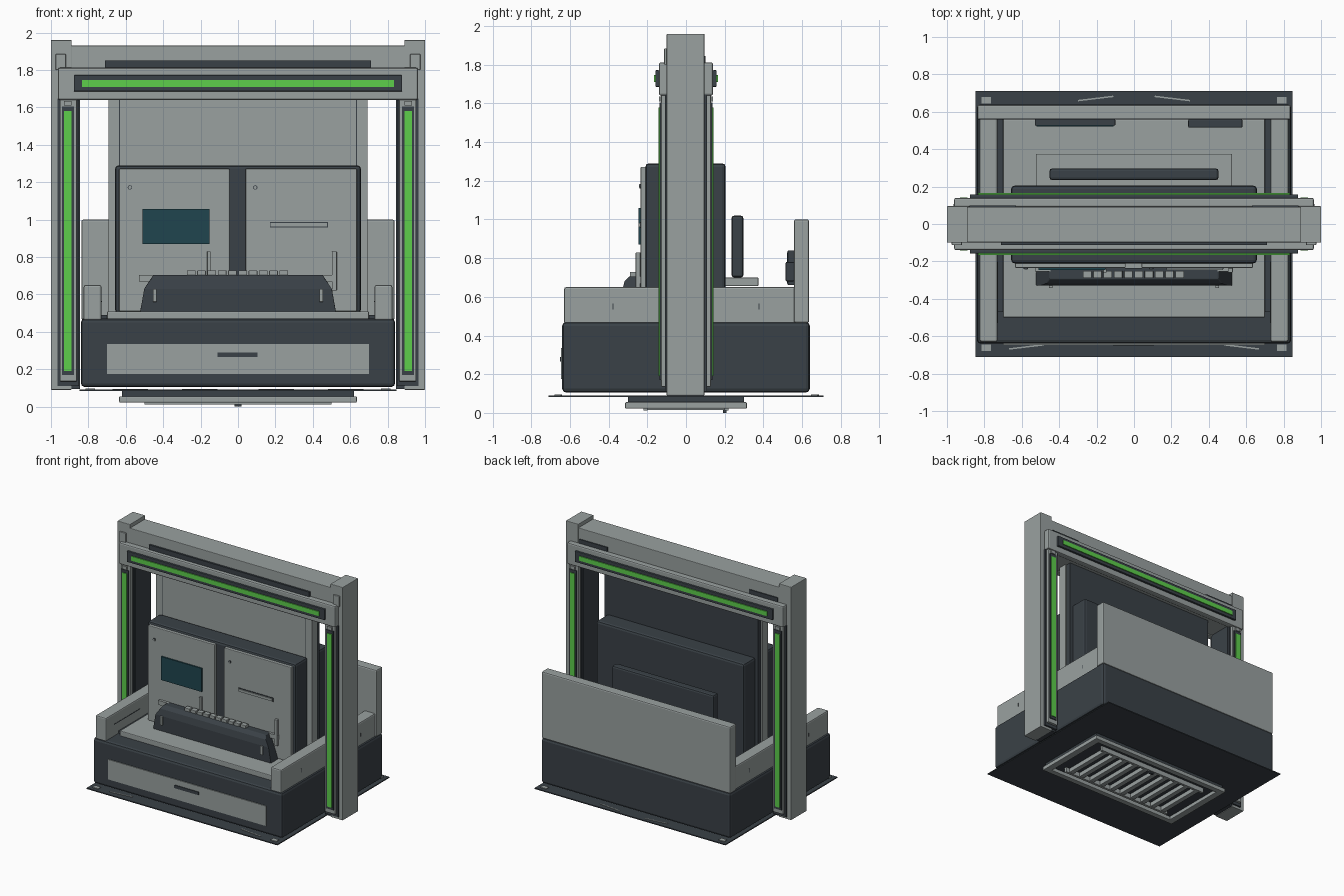
import bpy, bmesh, math
from mathutils import Vector

if "Cube" in bpy.data.objects:
    bpy.data.objects.remove(bpy.data.objects["Cube"])


def material(name, r, g, b):
    m = bpy.data.materials.new(name)
    m.use_nodes = True
    m.diffuse_color = (r, g, b, 1)
    m.node_tree.nodes["Principled BSDF"].inputs["Base Color"].default_value = (r, g, b, 1)
    return m


LIGHT = material("light grey", 0.32, 0.355, 0.35)
DARK = material("charcoal", 0.042, 0.053, 0.063)
GREEN = material("lamp green", 0.11, 0.62, 0.07)
TEAL = material("screen teal", 0.014, 0.06, 0.078)


def finish(name, bm, mat, bevel=0.0):
    bmesh.ops.recalc_face_normals(bm, faces=bm.faces)
    me = bpy.data.meshes.new(name)
    bm.to_mesh(me)
    bm.free()
    me.materials.append(mat)
    ob = bpy.data.objects.new(name, me)
    bpy.context.collection.objects.link(ob)
    if bevel:
        mod = ob.modifiers.new("Bevel", "BEVEL")
        mod.width = bevel
        mod.segments = 2
    return ob


def box(name, x, y, z, mat, bevel=0.0, turn=0.0):
    """Box from (min, max) pairs on each axis, optionally turned about z."""
    bm = bmesh.new()
    bmesh.ops.create_cube(bm, size=1)
    for v in bm.verts:
        v.co = Vector([v.co[i] * (r[1] - r[0]) for i, r in enumerate((x, y, z))])
    ob = finish(name, bm, mat, bevel)
    ob.location = [(r[0] + r[1]) / 2 for r in (x, y, z)]
    ob.rotation_euler.z = turn
    return ob


def flip(r, s):
    return tuple(sorted((r[0] * s, r[1] * s)))


def sides(name, x, y, z, mat, bevel=0.0):
    for s, tag in ((1, "left"), (-1, "right")):
        box(f"{name}_{tag}", flip(x, s), y, z, mat, bevel)


def faces(name, x, y, z, mat, bevel=0.0, both_x=False):
    for s, tag in ((1, "back"), (-1, "front")):
        (sides if both_x else box)(f"{name}_{tag}", x, flip(y, s), z, mat, bevel)


def wide(w):
    return (-w, w)


def disc(name, x, y, z, radius, depth, mat):
    bm = bmesh.new()
    bmesh.ops.create_cone(bm, cap_ends=True, segments=16, radius1=radius, radius2=radius, depth=depth)
    ob = finish(name, bm, mat)
    ob.location = (x, y, z)
    ob.rotation_euler.x = math.pi / 2


# Base body and drawer
box("base_body", wide(0.84), wide(0.64), (0.105, 0.47), DARK, 0.02)
box("drawer_front", wide(0.7), (-0.647, -0.63), (0.175, 0.335), LIGHT)
box("drawer_handle", (-0.11, 0.105), (-0.652, -0.64), (0.265, 0.29), DARK)

# Floor skirt with its markings
box("floor_skirt", wide(0.847), wide(0.71), (0.083, 0.091), DARK)
faces("corner_marker", (0.765, 0.815), (0.645, 0.68), (0.091, 0.096), LIGHT, 0, True)
for s in (1, -1):
    box("front_floor_mark", flip((0.48, 0.67), s), (-0.661, -0.653), (0.091, 0.095), LIGHT, 0, -0.12 * s)
    box("back_floor_mark", flip((0.11, 0.3), s), (0.667, 0.675), (0.091, 0.095), LIGHT, 0, -0.12 * s)

# Underside tray with slatted grille
box("tray_core", wide(0.62), wide(0.3), (0.05, 0.085), DARK)
faces("tray_rail", wide(0.63), (0.27, 0.315), (0.022, 0.055), LIGHT, 0.005)
sides("tray_end", (0.58, 0.635), wide(0.315), (0.022, 0.055), LIGHT, 0.005)
faces("grille_rail", wide(0.5), (0.2, 0.22), (0.012, 0.05), LIGHT)
for i in range(10):
    c = -0.45 + i * 0.1
    box("grille_slat", (c - 0.02, c + 0.02), wide(0.2), (0.014, 0.05), LIGHT, 0.004)
box("tray_foot", (-0.02, 0.02), (0.19, 0.21), (0.0, 0.02), DARK)

# Deck, side walls and back wall
box("deck", wide(0.7), (-0.5, 0.56), (0.46, 0.51), LIGHT, 0.006)
sides("side_wall", (0.73, 0.825), (-0.63, 0.57), (0.46, 0.65), LIGHT, 0.01)
sides("wall_inner_step", (0.7, 0.735), (-0.47, 0.56), (0.46, 0.49), DARK)
faces("wall_notch", (0.82, 0.827), (0.375, 0.38), (0.535, 0.565), DARK, 0, True)
sides("wall_groove", (0.728, 0.74), (-0.53, -0.2), (0.56, 0.565), DARK)
box("back_wall", wide(0.838), (0.558, 0.637), (0.465, 1.0), LIGHT, 0.01)
box("back_wall_screen", (-0.53, -0.1), (0.526, 0.56), (0.66, 0.84), DARK, 0.004)
box("back_wall_screen_glass", (-0.52, -0.11), (0.521, 0.527), (0.67, 0.83), TEAL)
box("back_wall_vent", (0.29, 0.58), (0.515, 0.56), (0.68, 0.78), DARK, 0.006)

# Gantry posts and top beam
sides("post", (0.89, 1.0), (-0.1, 0.095), (0.09, 1.96), LIGHT, 0.004)
sides("post_inner_lining", (0.845, 0.895), (-0.095, 0.09), (0.095, 1.65), DARK)
box("top_beam", wide(0.9), (-0.098, 0.092), (1.65, 1.93), LIGHT, 0.004)
faces("lintel", wide(0.962), (0.09, 0.14), (1.64, 1.812), LIGHT, 0.01)
faces("lintel_lamp_tray", wide(0.878), (0.138, 0.158), (1.685, 1.772), DARK, 0.005)
faces("lintel_lamp", wide(0.835), (0.157, 0.165), (1.71, 1.746), GREEN)
box("beam_recess_front", wide(0.71), (-0.113, -0.095), (1.81, 1.85), DARK)
sides("beam_recess_back", (0.63, 0.88), (0.09, 0.1), (1.81, 1.845), DARK)
sides("beam_bracket", (0.92, 0.975), (-0.113, -0.09), (1.8, 1.885), LIGHT, 0.004)

# Vertical lamp rails
faces("rail_backing", (0.85, 0.965), (0.085, 0.108), (0.11, 1.645), DARK, 0, True)
faces("lamp_rail", (0.862, 0.952), (0.1, 0.128), (0.135, 1.645), LIGHT, 0.004, True)
faces("rail_lamp_tray", (0.876, 0.94), (0.12, 0.136), (0.17, 1.605), DARK, 0, True)
faces("rail_lamp", (0.889, 0.931), (0.133, 0.142), (0.19, 1.58), GREEN, 0, True)
faces("rail_clip", (0.89, 0.93), (0.125, 0.14), (1.61, 1.635), LIGHT, 0, True)

# Tall divider panel
box("divider_panel", wide(0.692), (-0.05, 0.02), (0.5, 1.65), LIGHT)
box("divider_back", wide(0.68), (0.019, 0.06), (0.5, 1.65), DARK)
sides("divider_seam", (0.63, 0.635), (-0.053, -0.04), (1.28, 1.65), DARK)

# Cabinet halves and front doors
box("cabinet_front_half", wide(0.657), (-0.21, -0.05), (0.5, 1.29), DARK, 0.018)
box("cabinet_back_half", wide(0.657), (0.05, 0.205), (0.5, 1.29), DARK, 0.018)
box("right_door", (-0.635, -0.045), (-0.235, -0.2), (0.51, 1.272), LIGHT, 0.005)
box("left_door", (0.04, 0.635), (-0.235, -0.2), (0.51, 1.272), LIGHT, 0.005)
box("door_screen", (-0.51, -0.152), (-0.246, -0.23), (0.87, 1.058), TEAL)
box("door_slot_edge", (0.17, 0.48), (-0.239, -0.23), (0.957, 0.987), DARK)
box("door_slot", (0.175, 0.475), (-0.246, -0.23), (0.962, 0.982), LIGHT)
for x in (-0.578, 0.092):
    disc("door_lock_rim", x, -0.236, 1.172, 0.012, 0.008, DARK)
    disc("door_lock", x, -0.239, 1.172, 0.008, 0.008, LIGHT)

# Rear display on its shelf
box("rear_shelf", wide(0.525), (0.2, 0.375), (0.655, 0.7), LIGHT, 0.006)
box("rear_display", wide(0.452), (0.235, 0.297), (0.7, 1.02), DARK, 0.014)

# Control console: cross-section in y and z, tapered towards the ends
bm = bmesh.new()
profile = ((-0.33, 0.5), (-0.33, 0.63), (-0.318, 0.68), (-0.295, 0.705), (-0.235, 0.705), (-0.235, 0.5))
rings = []
for s in (-1, 1):
    rings.append([bm.verts.new((s * (0.525 if z < 0.6 else 0.525 - (z - 0.6) * 0.7), y, z)) for y, z in profile])
for ring in rings:
    bm.faces.new(ring)
for i in range(len(profile)):
    j = (i + 1) % len(profile)
    bm.faces.new((rings[0][i], rings[0][j], rings[1][j], rings[1][i]))
finish("console", bm, DARK, 0.004)
for i in range(10):
    c = -0.25 + i * 0.055
    box("console_key", (c - 0.023, c + 0.023), (-0.29, -0.25), (0.7, 0.728), LIGHT, 0.003)
sides("console_clip", (0.435, 0.455), (-0.342, -0.325), (0.56, 0.63), LIGHT, 0.003)
sides("console_bracket", (0.44, 0.53), (-0.255, -0.235), (0.67, 0.705), LIGHT)
box("short_lever", (-0.165, -0.147), (-0.26, -0.236), (0.7, 0.83), LIGHT, 0.003)
box("long_lever", (0.503, 0.528), (-0.26, -0.236), (0.62, 0.83), LIGHT, 0.003)
